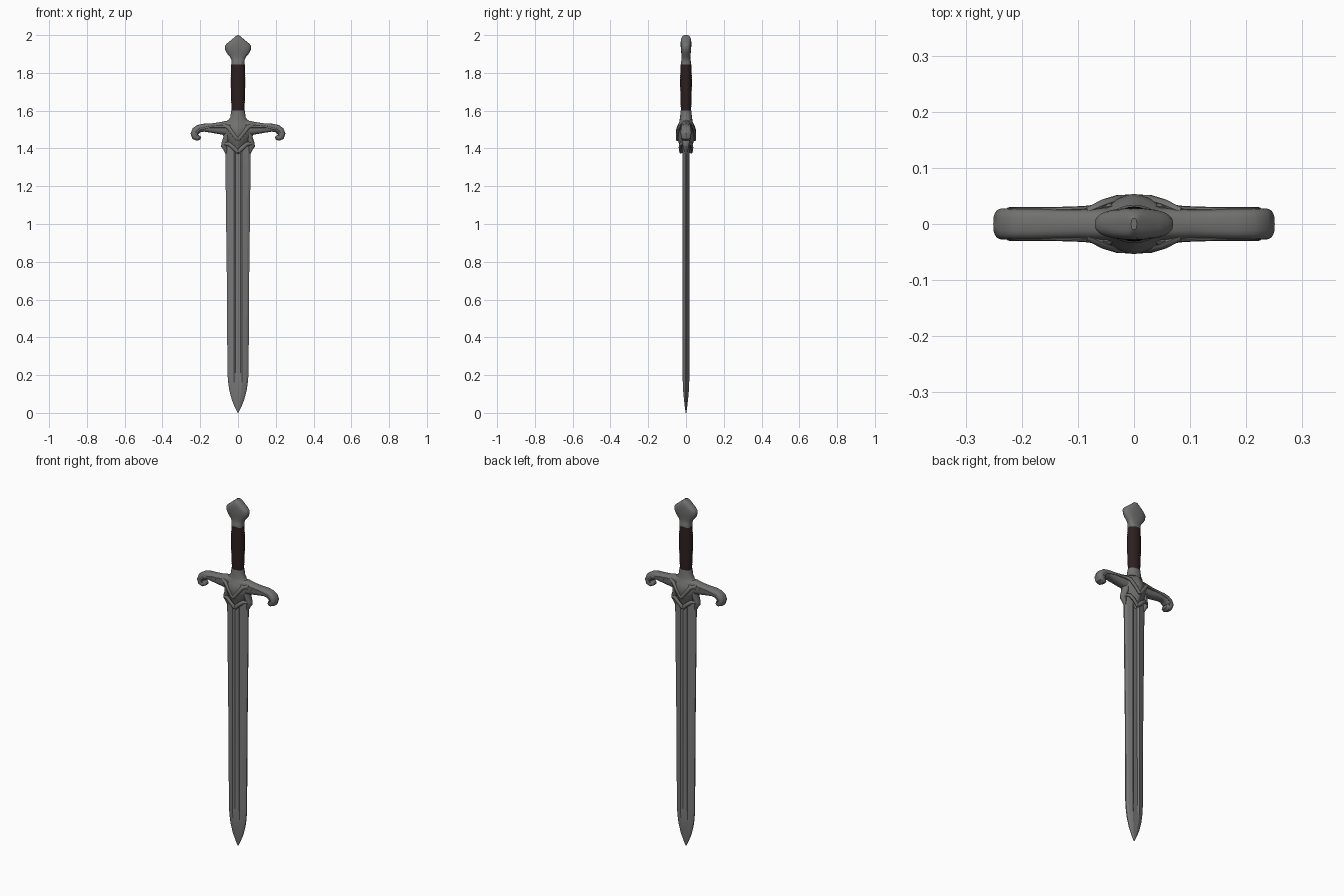
import bpy, bmesh, math
from mathutils import Vector


def material(name, color):
    m = bpy.data.materials.new(name)
    m.diffuse_color = (*color, 1)
    return m


STEEL = material("blade steel", (0.19, 0.19, 0.19))
IRON = material("dark fittings steel", (0.165, 0.165, 0.162))
LEATHER = material("dark brown leather", (0.026, 0.014, 0.014))


def loft(name, rings, mat, mirror=(False, False), angle=35):
    """Skin a list of closed rings, cap both ends."""
    bm = bmesh.new()
    vs = [[bm.verts.new(p) for p in ring] for ring in rings]
    n = len(vs[0])
    for a, b in zip(vs, vs[1:]):
        for i in range(n):
            j = (i + 1) % n
            bm.faces.new((a[i], a[j], b[j], b[i]))
    bm.faces.new(vs[0][::-1])
    bm.faces.new(vs[-1])
    bmesh.ops.remove_doubles(bm, verts=bm.verts, dist=0.00005)
    bmesh.ops.recalc_face_normals(bm, faces=bm.faces)
    me = bpy.data.meshes.new(name)
    bm.to_mesh(me)
    bm.free()
    me.materials.append(mat)
    ob = bpy.data.objects.new(name, me)
    bpy.context.collection.objects.link(ob)
    bpy.ops.object.select_all(action='DESELECT')
    ob.select_set(True)
    bpy.context.view_layer.objects.active = ob
    bpy.ops.object.shade_smooth_by_angle(angle=math.radians(angle))
    if any(mirror):
        mod = ob.modifiers.new("mirror", 'MIRROR')
        mod.use_axis = (mirror[0], mirror[1], False)
        mod.use_mirror_merge = False
    return ob


def oval(a, b, n=24, e=2.0):
    """Superellipse points with half sizes a, b."""
    pts = []
    for i in range(n):
        t = 2 * math.pi * i / n
        c, s = math.cos(t), math.sin(t)
        pts.append((a * math.copysign(abs(c) ** (2 / e), c),
                    b * math.copysign(abs(s) ** (2 / e), s)))
    return pts


def stack(name, profile, mat, e=2.0, angle=35):
    """Vertical loft: profile rows are z, half width, half depth."""
    return loft(name, [[(x, y, z) for x, y in oval(a, b, 24, e)]
                       for z, a, b in profile], mat, angle=angle)


def sweep(name, path, mat, mirror, e=2.0, n=14):
    """Tube along the xz plane: rows are x, y, z, radius in plane, radius in y."""
    rings = []
    for i, (x, y, z, r, ry) in enumerate(path):
        p, q = path[max(i - 1, 0)], path[min(i + 1, len(path) - 1)]
        t = Vector((q[0] - p[0], 0, q[2] - p[2])).normalized()
        nx, nz = -t.z, t.x
        rings.append([(x + nx * u, y + v, z + nz * u) for u, v in oval(r, ry, n, e)])
    return loft(name, rings, mat, mirror, 40)


# blade: flat ground edges with a central fuller that fades to a ridge at the tip
def blade_ring(z, w, t, groove):
    half = [(w, 0.003 * t), (w * 0.80, 0.0105 * t), (min(0.022, w * 0.4), 0.018 * t),
            (min(0.013, w * 0.24), (0.018 - groove) * t)]
    q = half + [(-x, y) for x, y in reversed(half)]
    return [(x, y, z) for x, y in q] + [(-x, -y, z) for x, y in q]


loft("blade", [blade_ring(*r) for r in (
    (0.0, 0.002, 0.1, 0), (0.03, 0.017, 0.35, 0), (0.07, 0.033, 0.6, 0),
    (0.12, 0.046, 0.85, 0), (0.16, 0.052, 0.95, 0.001), (0.21, 0.056, 1, 0.007),
    (0.70, 0.059, 1, 0.008), (1.10, 0.064, 1, 0.008), (1.48, 0.068, 1, 0.008))],
    STEEL, angle=12)

# guard arms with drooping curled ends
sweep("guard_arm", [
    (0.0, 0, 1.508, 0.042, 0.030), (0.06, 0, 1.508, 0.038, 0.029),
    (0.10, 0, 1.507, 0.031, 0.027), (0.14, 0, 1.508, 0.025, 0.027),
    (0.18, 0, 1.510, 0.021, 0.027), (0.207, 0, 1.505, 0.021, 0.027),
    (0.223, 0, 1.493, 0.022, 0.028), (0.231, 0, 1.477, 0.020, 0.028),
    (0.226, 0, 1.463, 0.020, 0.027), (0.214, 0, 1.457, 0.017, 0.025),
    (0.203, 0, 1.459, 0.011, 0.020), (0.198, 0, 1.462, 0.004, 0.008)],
    IRON, (True, False), e=2.8, n=20)

# raised leaf vein along each arm
sweep("guard_arm_vein", [
    (0.04, -0.032, 1.515, 0.010, 0.006), (0.09, -0.027, 1.517, 0.008, 0.005),
    (0.15, -0.025, 1.514, 0.006, 0.005), (0.20, -0.025, 1.503, 0.006, 0.005),
    (0.222, -0.026, 1.482, 0.006, 0.004), (0.214, -0.024, 1.466, 0.004, 0.003)],
    IRON, (True, True), n=8)

# swollen centre block of the guard, pointed toward front and back
stack("guard_centre", [
    (1.575, 0.036, 0.030), (1.555, 0.045, 0.032), (1.540, 0.070, 0.036),
    (1.520, 0.092, 0.046), (1.495, 0.092, 0.054), (1.465, 0.078, 0.050),
    (1.440, 0.066, 0.042), (1.415, 0.046, 0.034), (1.395, 0.025, 0.027),
    (1.370, 0.003, 0.018)], IRON, e=1.35, angle=30)

# pointed side lugs that grip the blade
sweep("blade_lug", [
    (0.055, 0, 1.50, 0.024, 0.026), (0.062, 0, 1.455, 0.016, 0.024),
    (0.070, 0, 1.428, 0.017, 0.020), (0.073, 0, 1.412, 0.017, 0.016),
    (0.066, 0, 1.395, 0.011, 0.012), (0.062, 0, 1.372, 0.004, 0.006)],
    IRON, (True, False))

# V shaped mouldings on both faces
sweep("lower_chevron", [
    (0.078, -0.012, 1.425, 0.006, 0.006), (0.050, -0.026, 1.425, 0.010, 0.008),
    (0.025, -0.031, 1.405, 0.011, 0.008), (0.0, -0.028, 1.380, 0.010, 0.007)],
    IRON, (True, True), n=10)
sweep("upper_chevron", [
    (0.085, -0.022, 1.525, 0.008, 0.007), (0.055, -0.036, 1.515, 0.011, 0.008),
    (0.028, -0.044, 1.480, 0.010, 0.008), (0.0, -0.046, 1.445, 0.009, 0.007)],
    IRON, (True, True), n=10)

# neck ring between guard and grip
stack("grip_collar", [(1.55, 0.050, 0.034), (1.565, 0.041, 0.031), (1.585, 0.038, 0.030),
                      (1.60, 0.036, 0.028)], IRON)

# leather grip with fine wrapped ridges
rows = []
for i in range(49):
    f = i / 48
    r = 0.033 + 0.005 * math.sin(math.pi * (0.2 + 0.8 * (1 - f))) + 0.0008 * (i % 2)
    rows.append((1.595 + 0.25 * f, r, r * 0.8))
stack("grip", rows, LEATHER, angle=60)

# spade shaped pommel
stack("pommel", [
    (1.838, 0.030, 0.024), (1.842, 0.034, 0.027), (1.858, 0.034, 0.027),
    (1.868, 0.035, 0.023), (1.885, 0.043, 0.023), (1.905, 0.060, 0.025),
    (1.922, 0.068, 0.027), (1.940, 0.070, 0.028), (1.952, 0.063, 0.028),
    (1.966, 0.046, 0.028), (1.980, 0.029, 0.026), (1.992, 0.015, 0.021),
    (2.0, 0.005, 0.010)], IRON, e=2.5)
